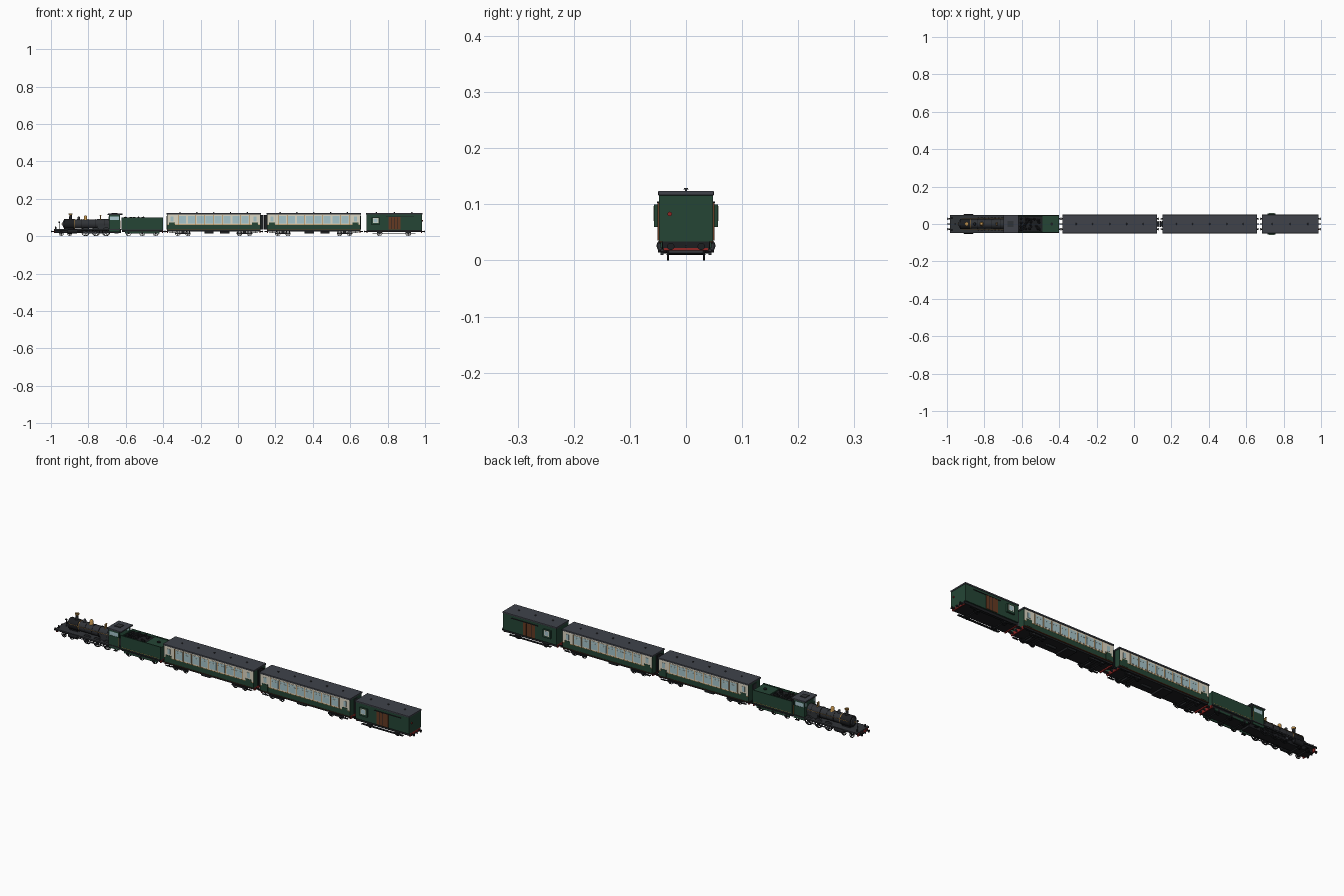
import bpy, bmesh, math, random
from mathutils import Matrix, Vector

if "Cube" in bpy.data.objects:
    bpy.data.objects.remove(bpy.data.objects["Cube"])
random.seed(4)

def material(name, r, g, b):
    m = bpy.data.materials.new(name)
    m.diffuse_color = (r, g, b, 1)
    m.use_nodes = True
    m.node_tree.nodes["Principled BSDF"].inputs["Base Color"].default_value = m.diffuse_color
    return m
GREEN = material("green", .018, .06, .036)
CREAM = material("cream", .72, .68, .55)
SLATE = material("slate", .05, .055, .068)
BLACK = material("black", .012, .013, .015)
STEEL = material("dark_steel", .03, .033, .038)
RED = material("red", .28, .02, .018)
BRASS = material("brass", .5, .27, .07)
BROWN = material("brown", .13, .042, .016)
GLASS = material("glass", .38, .56, .6)
LINE = material("lining", .4, .2, .05)

def finish(name, bm, mat, smooth=False):
    bmesh.ops.recalc_face_normals(bm, faces=bm.faces)
    me = bpy.data.meshes.new(name)
    bm.to_mesh(me); bm.free()
    me.materials.append(mat)
    ob = bpy.data.objects.new(name, me)
    bpy.context.collection.objects.link(ob)
    if smooth:
        bpy.context.view_layer.objects.active = ob
        for o in bpy.context.selected_objects: o.select_set(False)
        ob.select_set(True)
        bpy.ops.object.shade_smooth_by_angle(angle=math.radians(40))
    return ob

def box(name, x, y, z, mat, bevel=0):
    """x, y, z are (low, high) ranges"""
    bm = bmesh.new()
    c = Vector([(a + b) / 2 for a, b in (x, y, z)])
    s = [abs(b - a) for a, b in (x, y, z)]
    bmesh.ops.create_cube(bm, size=1, matrix=Matrix.Translation(c) @ Matrix.Diagonal((*s, 1)))
    if bevel:
        bmesh.ops.bevel(bm, geom=bm.edges[:], offset=bevel, segments=2, affect='EDGES', profile=.5)
    return finish(name, bm, mat)

def sides(name, x, y, z, mat):
    for s, tag in ((-1, "right"), (1, "left")):
        box(f"{name}_{tag}", x, (s * y[0], s * y[1]), z, mat)

def revolve(bm, pts, loc, axis, n, closed=False):
    rings = []
    for r, h in pts:
        ring = []
        for i in range(n):
            a = 2 * math.pi * i / n
            c, s = r * math.cos(a), r * math.sin(a)
            p = {'X': (h, c, s), 'Y': (c, h, s), 'Z': (c, s, h)}[axis]
            ring.append(bm.verts.new(Vector(p) + Vector(loc)))
        rings.append(ring)
    pairs = list(zip(rings, rings[1:])) + ([(rings[-1], rings[0])] if closed else [])
    for a, b in pairs:
        for i in range(n):
            bm.faces.new((a[i], a[(i + 1) % n], b[(i + 1) % n], b[i]))
    if not closed:
        bm.faces.new(rings[0]); bm.faces.new(rings[-1])

def lathe(name, pts, loc, axis, mat, n=20):
    bm = bmesh.new()
    revolve(bm, pts, loc, axis, n)
    return finish(name, bm, mat, True)

def rod(name, r, length, loc, axis, mat, n=12):
    return lathe(name, [(r, -length / 2), (r, length / 2)], loc, axis, mat, n)

def axle(name, x, r, spokes=8):
    """pair of spoked, flanged wheels on a shaft"""
    for s in (-1, 1):
        bm = bmesh.new()
        y = s * .032
        revolve(bm, [(r * .8, -.002), (r, -.002), (r, .002), (r * .8, .002)], (x, y, r), 'Y', 24, True)
        revolve(bm, [(r * .25, -.003), (r * .25, .003)], (x, y, r), 'Y', 12)
        for i in range(spokes):
            m = (Matrix.Translation((x, y, r)) @ Matrix.Rotation(i * 2 * math.pi / spokes, 4, 'Y')
                 @ Matrix.Translation((r * .52, 0, 0)) @ Matrix.Diagonal((r * .66, .002, r * .1, 1)))
            bmesh.ops.create_cube(bm, size=1, matrix=m)
        finish(name + "_wheel", bm, BLACK, True)
    rod(name + "_shaft", .003, .064, (x, 0, r), 'Y', STEEL)

def buffer_end(name, x, d):
    """red beam with buffers and coupling; d is the outward direction"""
    box(name + "_buffer_beam", (x - d * .006, x), (-.04, .04), (.018, .034), RED)
    for s in (-1, 1):
        lathe(name + "_buffer", [(.004, 0), (.004, d * .007), (.0022, d * .007), (.0022, d * .012),
              (.0065, d * .012), (.0065, d * .0145)], (x, s * .027, .025), 'X', BLACK, 14)
    box(name + "_coupling", (x, x + d * .014), (-.002, .002), (.022, .027), STEEL)

def vent(name, x, z):
    lathe(name, [(.0022, 0), (.0022, .003), (.0045, .003), (.003, .006)], (x, 0, z), 'Z', STEEL, 10)

# ---------------- locomotive ----------------
box("loco_frame", (-.985, -.625), (-.024, .024), (.016, .034), BLACK)
box("loco_footplate", (-.985, -.625), (-.048, .048), (.034, .038), STEEL)
sides("footplate_valance", (-.985, -.69), (.045, .047), (.029, .034), BLACK)
buffer_end("loco_front", -.985, -1)
lathe("boiler", [(.025, -.91), (.025, -.77), (.027, -.69)], (0, 0, .065), 'X', STEEL, 28)
lathe("smokebox", [(.027, -.93), (.0275, -.929), (.0275, -.875)], (0, 0, .065), 'X', BLACK, 28)
lathe("smokebox_door", [(.007, -.938), (.018, -.935), (.021, -.93)], (0, 0, .065), 'X', STEEL, 24)
rod("door_handle", .003, .008, (-.941, 0, .065), 'X', BRASS)
box("smokebox_saddle", (-.925, -.88), (-.018, .018), (.036, .05), BLACK)
box("firebox", (-.75, -.69), (-.026, .026), (.036, .066), STEEL)
for x in (-.872, -.835, -.797, -.76, -.712):
    r = .0258 if x < -.77 else .0275
    rod("boiler_band", r, .003, (x, 0, .065), 'X', BRASS if x == -.872 else BLACK, 28)
lathe("chimney", [(.012, .088), (.0075, .095), (.007, .113)], (-.895, 0, 0), 'Z', BLACK)
lathe("chimney_cap", [(.0075, .113), (.0105, .117), (.0105, .121), (.006, .122), (.006, .115)],
      (-.895, 0, 0), 'Z', BRASS)
for name, x, k in (("steam_dome", -.815, 1), ("sand_dome", -.852, .75)):
    lathe(name, [(.012 * k, .087), (.009 * k, .092), (.009 * k, .087 + .016 * k), (.007 * k, .087 + .021 * k),
          (.003 * k, .087 + .024 * k)], (x, 0, 0), 'Z', BRASS if k == 1 else STEEL)
for s in (-1, 1):
    lathe("safety_valve", [(.0045, .088), (.003, .095), (.003, .108), (.0045, .109), (.002, .112)],
          (-.735, s * .005, 0), 'Z', BRASS, 12)
    rod("boiler_handrail", .0011, .23, (-.808, s * .0285, .073), 'X', BRASS, 8)
    rod("cylinder", .0115, .048, (-.885, s * .041, .026), 'X', BLACK, 20)
    rod("cylinder_cover", .0085, .053, (-.885, s * .041, .026), 'X', STEEL, 20)
    rod("piston_rod", .002, .05, (-.84, s * .041, .022), 'X', SLATE, 8)
    box("crosshead", (-.828, -.816), (s * .038, s * .044), (.017, .028), SLATE)
    box("slide_bar", (-.862, -.80), (s * .039, s * .043), (.029, .031), SLATE)
    box("connecting_rod", (-.822, -.757), (s * .040, s * .042), (.0175, .0215), SLATE)
    box("coupling_rod", (-.818, -.702), (s * .037, s * .039), (.014, .018), SLATE)
    box("front_steps", (-.66, -.64), (s * .038, s * .048), (.014, .017), BLACK)
    lathe("front_lamp", [(.004, .038), (.004, .049), (.002, .052)], (-.975, s * .032, 0), 'Z', BLACK, 10)
    for x in (-.815, -.76, -.705):
        rod("crank_pin", .003, .012, (x, s * .037, .016), 'Y', SLATE, 10)
        bm = bmesh.new()   # splasher over each driver
        revolve(bm, [(.025, -.003), (.025, .003)], (x, s * .032, .022), 'Y', 24)
        bmesh.ops.bisect_plane(bm, geom=bm.verts[:] + bm.edges[:] + bm.faces[:], plane_co=(0, 0, .038),
                               plane_no=(0, 0, -1), clear_outer=True)
        finish("splasher", bm, STEEL, True)
rod("lamp_post", .0013, .035, (-.955, 0, .055), 'Z', BLACK, 8)
rod("lamp_head", .004, .007, (-.955, 0, .074), 'X', BLACK)
for x in (-.945, -.9): axle("pilot", x, .013)
for x in (-.815, -.76, -.705): axle("driving", x, .022, 12)

# cab: open at the back
box("cab_front", (-.69, -.685), (-.044, .044), (.038, .112), GREEN)
sides("cab_lower_side", (-.69, -.63), (.041, .045), (.022, .086), GREEN)
sides("cab_upper_side", (-.69, -.63), (.041, .045), (.106, .113), GREEN)
for x in (-.69, -.636): sides("cab_pillar", (x, x + .006), (.041, .045), (.086, .106), GREEN)
sides("cab_window", (-.684, -.636), (.042, .0435), (.086, .106), GLASS)
sides("cab_front_window", (-.6915, -.69), (.029, .04), (.09, .106), GLASS)
sides("cab_handrail", (-.631, -.629), (.045, .047), (.04, .085), BRASS)
box("cab_roof", (-.697, -.617), (-.048, .048), (.113, .12), SLATE, .002)
box("cab_roof_hatch", (-.675, -.645), (-.015, .015), (.12, .123), STEEL)

# ---------------- tender ----------------
box("tender_frame", (-.62, -.405), (-.04, .04), (.022, .034), BLACK)
box("tender_tank", (-.622, -.4), (-.045, .045), (.034, .082), GREEN)
sides("tender_side_wall", (-.622, -.4), (.041, .045), (.082, .1), GREEN)
box("tender_rear_deck", (-.49, -.4), (-.041, .041), (.082, .096), GREEN)
box("tender_front_wall", (-.622, -.617), (-.041, .041), (.082, .095), GREEN)
sides("tender_lining", (-.612, -.41), (.045, .0456), (.04, .0415), LINE)
sides("tender_bogie_frame", (-.605, -.42), (.036, .041), (.014, .024), GREEN)
rod("water_filler", .008, .006, (-.44, 0, .098), 'Z', BLACK, 16)
box("tender_footplate", (-.625, -.4), (-.047, .047), (.032, .036), STEEL)
box("coal_bed", (-.617, -.49), (-.041, .041), (.082, .09), BLACK)
bm = bmesh.new()
for i in range(45):
    p = (random.uniform(-.608, -.5), random.uniform(-.033, .033), random.uniform(.089, .098))
    m = Matrix.Translation(p) @ Matrix.Rotation(random.random() * 3, 4, (1, .5, .8))
    bmesh.ops.create_icosphere(bm, subdivisions=1, radius=random.uniform(.005, .008), matrix=m)
finish("coal", bm, BLACK)
for x in (-.585, -.512, -.44):
    axle("tender", x, .015)
    sides("tender_axle_box", (x - .005, x + .005), (.04, .044), (.011, .021), BLACK)
buffer_end("tender_rear", -.4, 1)

# ---------------- coaches ----------------
def coach(x0, gang):
    x1, n = x0 + .5, 8
    box("coach_underframe", (x0, x1), (-.043, .043), (.024, .034), BLACK)
    box("coach_lower_body", (x0, x1), (-.047, .047), (.034, .06), GREEN)
    box("coach_upper_body", (x0 + .001, x1 - .001), (-.0465, .0465), (.06, .116), CREAM)
    for x in (x0, x1 - .002): box("coach_end_panel", (x, x + .002), (-.047, .047), (.06, .116), GREEN)
    box("coach_roof", (x0 - .003, x1 + .003), (-.05, .05), (.116, .124), SLATE, .002)
    sides("waist_line", (x0, x1), (.047, .0476), (.059, .061), LINE)
    sides("sole_line", (x0, x1), (.043, .0485), (.032, .0345), BROWN)
    for i in range(n):    # saloon windows with pillars between
        a = x0 + .06 + i * .0475
        sides("window_frame", (a + .002, a + .0455), (.0465, .0476), (.064, .11), CREAM)
        sides("window", (a + .005, a + .0425), (.047, .0482), (.067, .107), GLASS)
        sides("window_bar", (a + .005, a + .0425), (.048, .0488), (.096, .0972), CREAM)
    for i in range(n + 1):
        a = x0 + .06 + i * .0475
        sides("pillar_strip", (a - .001, a + .001), (.0465, .048), (.061, .112), LINE)
    for a in (x0 + .012, x1 - .044):   # end doors
        sides("door_lower", (a, a + .032), (.047, .0485), (.036, .072), GREEN)
        sides("door_window", (a + .008, a + .024), (.0465, .0478), (.078, .104), GLASS)
        sides("door_handle", (a + .027, a + .03), (.0485, .0505), (.064, .067), BRASS)
        sides("door_step", (a, a + .032), (.04, .05), (.017, .019), BLACK)
        sides("step_hanger", (a + .014, a + .018), (.041, .043), (.018, .026), BLACK)
    for c in (x0 + .085, x1 - .085):   # bogies
        box("bogie_bolster", (c - .008, c + .008), (-.036, .036), (.015, .024), BLACK)
        sides("bogie_side", (c - .042, c + .042), (.036, .04), (.012, .02), BLACK)
        for d in (-.027, .027):
            axle("bogie", c + d, .014)
            sides("axle_box", (c + d - .005, c + d + .005), (.04, .044), (.01, .019), STEEL)
    box("battery_box", (x0 + .2, x0 + .25), (-.038, .038), (.014, .024), BLACK)
    rod("vacuum_tank", .006, .05, (x0 + .31, 0, .019), 'X', BLACK)
    for i in range(5): vent("roof_vent", x0 + .07 + i * .09, .1235)
    buffer_end("coach_left", x0, -1)
    buffer_end("coach_right", x1, 1)
    # corridor bellows or plain end door
    for x, d in ((x0, -1), (x1, 1)):
        if d == gang:
            for k in range(3):
                g = .016 if k % 2 == 0 else .014
                box("gangway_bellows", (x + d * k * .0055, x + d * (k + .9) * .0055), (-g, g),
                    (.036, .098 + g), BLACK)
        else:
            box("end_door", (x, x + d * .002), (-.014, .014), (.036, .108), STEEL)
coach(-.38, 1)
coach(.155, -1)

# ---------------- brake van ----------------
v0, v1 = .687, .985
box("van_underframe", (v0, v1), (-.042, .042), (.022, .034), BLACK)
box("van_body", (v0, v1), (-.048, .048), (.034, .117), GREEN)
box("van_roof", (v0 - .002, v1 + .002), (-.05, .05), (.116, .124), SLATE, .002)
sides("sliding_door", (.805, .87), (.048, .0505), (.036, .102), BROWN)
sides("door_rail", (.79, .94), (.048, .0515), (.102, .105), BLACK)
for x in (.821, .837, .853): sides("door_plank_line", (x, x + .0012), (.05, .051), (.037, .101), BLACK)
sides("lookout", (.715, .757), (.047, .057), (.06, .1), GREEN)
sides("lookout_window_frame", (.722, .75), (.056, .0575), (.07, .097), CREAM)
sides("lookout_window", (.725, .747), (.057, .058), (.073, .094), GLASS)
sides("van_footboard", (.72, .95), (.038, .05), (.014, .017), BLACK)
for x in (.757, .91):
    axle("van", x, .015)
    sides("van_axle_guard", (x - .012, x + .012), (.036, .04), (.013, .024), BLACK)
    sides("van_axle_box", (x - .005, x + .005), (.04, .045), (.01, .02), STEEL)
for x in (.74, .836, .93): vent("van_vent", x, .1235)
rod("tail_lamp", .004, .006, (v1 + .002, -.029, .083), 'X', RED)
buffer_end("van_left", v0, -1)
buffer_end("van_right", v1, 1)
